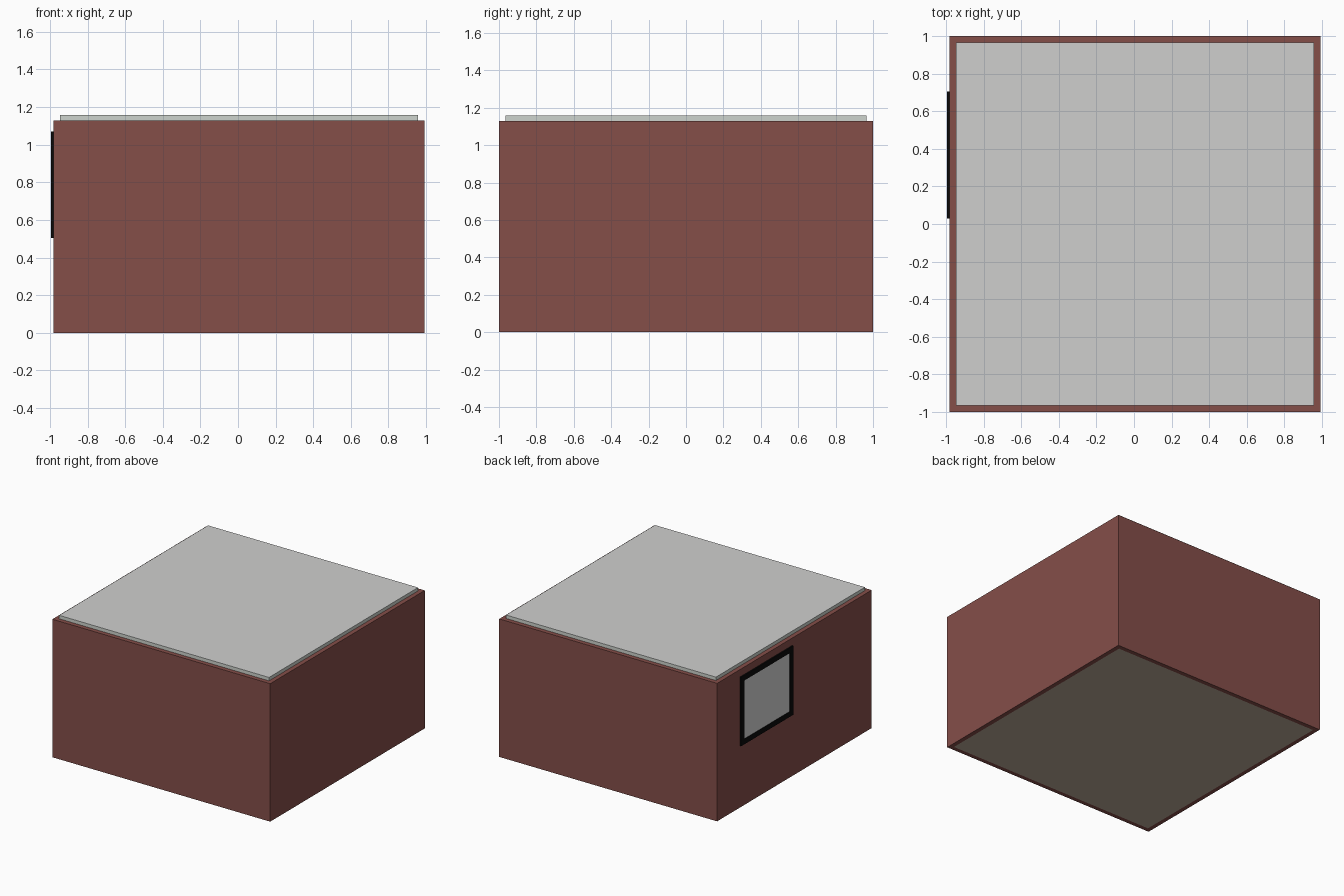
import bpy, bmesh

if "Cube" in bpy.data.objects:
    bpy.data.objects.remove(bpy.data.objects["Cube"])


def srgb(r, g, b):
    f = lambda c: c / 12.92 if c <= 0.04045 else ((c + 0.055) / 1.055) ** 2.4
    return (f(r / 255), f(g / 255), f(b / 255), 1.0)


def material(name, rgb):
    m = bpy.data.materials.new(name)
    m.diffuse_color = srgb(*rgb)
    m.use_nodes = True
    m.node_tree.nodes["Principled BSDF"].inputs["Base Color"].default_value = m.diffuse_color
    return m


BRICK = material("brick red", (133, 78, 73))
ROOF = material("roof grey", (207, 207, 206))
EDGE = material("roof edge grey", (206, 212, 205))
FLOOR = material("floor beige", (186, 170, 152))
BLACK = material("frame black", (10, 10, 10))
GLASS = material("glass grey", (212, 212, 212))


def finish(name, bm, mats):
    bmesh.ops.recalc_face_normals(bm, faces=bm.faces)
    me = bpy.data.meshes.new(name)
    bm.to_mesh(me)
    bm.free()
    ob = bpy.data.objects.new(name, me)
    bpy.context.collection.objects.link(ob)
    for m in mats:
        me.materials.append(m)
    return ob


def box(name, lo, hi, *mats):
    bm = bmesh.new()
    bmesh.ops.create_cube(bm, size=1)
    for v in bm.verts:
        v.co = [(a + b) / 2 + c * (b - a) for a, b, c in zip(lo, hi, v.co)]
    return finish(name, bm, mats)


def ring(name, outer, t, axis, d0, d1, mat):
    """Rectangular frame of bar width t, extruded along axis from d0 to d1."""
    u0, v0, u1, v1 = outer
    loops = []
    for k in (0, t):
        corners = [(u0 + k, v0 + k), (u1 - k, v0 + k), (u1 - k, v1 - k), (u0 + k, v1 - k)]
        for d in (d0, d1):
            loops.append([(d, u, v) if axis == "x" else (u, v, d) for u, v in corners])
    bm = bmesh.new()
    ol, oh, il, ih = [[bm.verts.new(p) for p in lp] for lp in loops]
    for a, b in ((ol, oh), (oh, ih), (ih, il), (il, ol)):
        for i in range(4):
            j = (i + 1) % 4
            bm.faces.new((a[i], a[j], b[j], b[i]))
    return finish(name, bm, [mat])


X0, X1, T, H = -0.982, 0.992, 0.036, 1.13

# Hollow wall shell
ring("walls", (X0, -1, X1, 1), T, "z", 0, H, BRICK)

# Floor and roof slabs fitted inside the walls
box("floor", (X0 + T, -1 + T, 0), (X1 - T, 1 - T, 0.03), FLOOR)
roof = box("roof", (X0 + T, -1 + T, H - 0.03), (X1 - T, 1 - T, 1.158), ROOF, EDGE)
for p in roof.data.polygons:
    p.material_index = 0 if abs(p.normal.z) > 0.5 else 1

# Window on the left wall
ring("window_frame", (0.03, 0.505, 0.705, 1.07), 0.043, "x", -0.993, X0 + 0.005, BLACK)
box("window_glass", (-0.990, 0.07, 0.545), (X0 + 0.005, 0.665, 1.03), GLASS)
